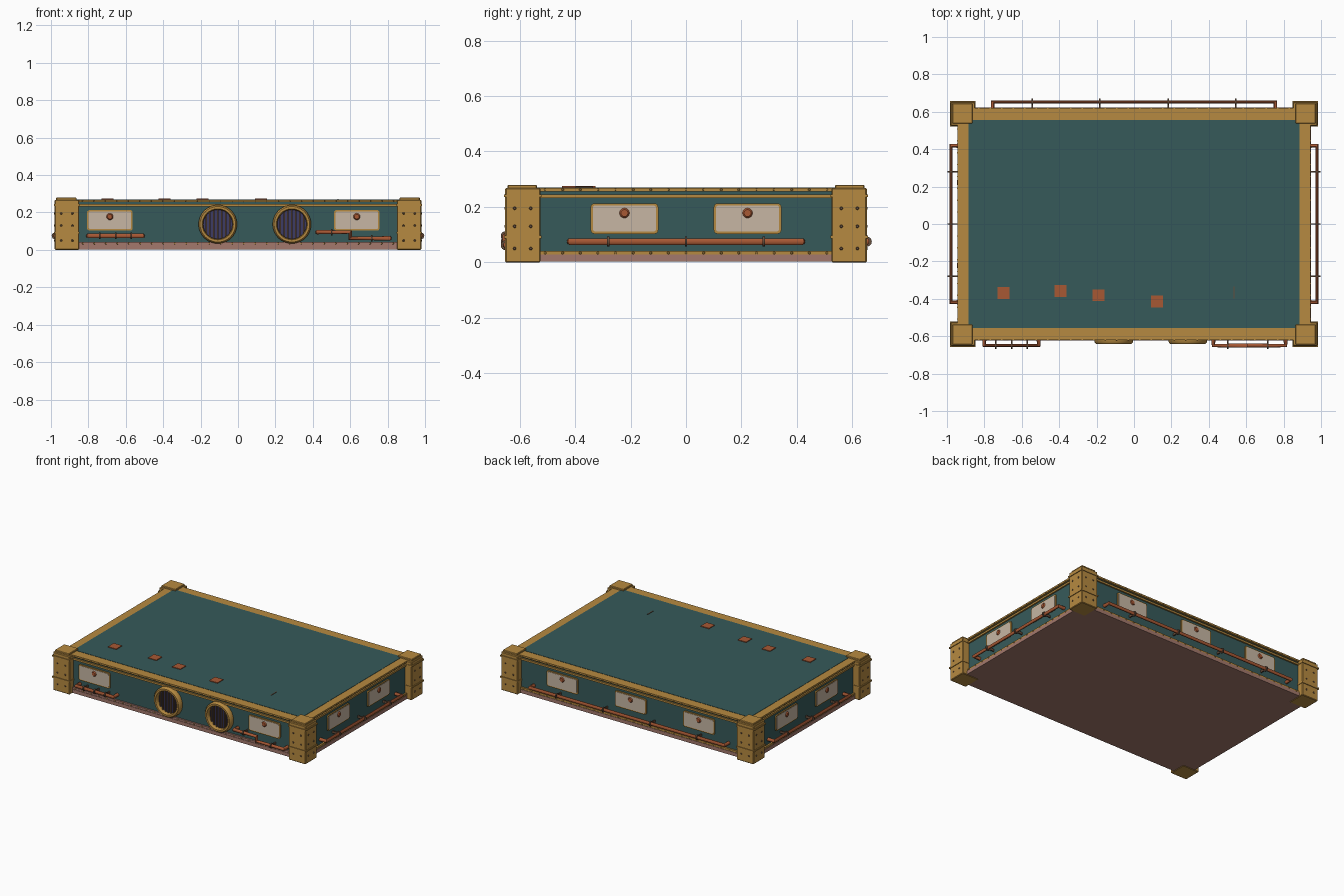
import bpy, bmesh, math
from mathutils import Matrix, Vector

if "Cube" in bpy.data.objects:
    bpy.data.objects.remove(bpy.data.objects["Cube"])


def material(name, rgb):
    m = bpy.data.materials.new(name)
    m.use_nodes = True
    m.diffuse_color = (*rgb, 1)
    m.node_tree.nodes["Principled BSDF"].inputs["Base Color"].default_value = (*rgb, 1)
    return m


GOLD = material("brass", (0.47, 0.255, 0.052))
TEAL = material("teal", (0.037, 0.102, 0.102))
COPPER = material("copper", (0.39, 0.098, 0.034))
PINK = material("dusty rose", (0.37, 0.19, 0.15))
CREAM = material("cream", (0.57, 0.47, 0.37))
GLASS = material("indigo glass", (0.048, 0.045, 0.13))
BRONZE = material("dark bronze", (0.13, 0.075, 0.045))


def finish(name, bm, mat, turn=0, smooth=False):
    """Turn a bmesh into an object; turn spins it about z to another side."""
    bm.transform(Matrix.Rotation(turn, 4, "Z"))
    bmesh.ops.recalc_face_normals(bm, faces=bm.faces)
    me = bpy.data.meshes.new(name)
    bm.to_mesh(me)
    bm.free()
    me.materials.append(mat)
    ob = bpy.data.objects.new(name, me)
    bpy.context.collection.objects.link(ob)
    if smooth:
        bpy.ops.object.select_all(action="DESELECT")
        ob.select_set(True)
        bpy.context.view_layer.objects.active = ob
        bpy.ops.object.shade_smooth_by_angle(angle=math.radians(40))
    return ob


def add_box(bm, x, y, z):
    """Box from three (low, high) ranges."""
    size = [b - a for a, b in (x, y, z)]
    mid = [(a + b) / 2 for a, b in (x, y, z)]
    m = Matrix.Translation(mid) @ Matrix.Diagonal((*size, 1))
    return bmesh.ops.create_cube(bm, size=1, matrix=m)["verts"]


def box(name, mat, x, y, z, turn=0, bevel=0, corner=0):
    bm = bmesh.new()
    add_box(bm, x, y, z)
    edges = bm.edges[:]
    if corner:  # round only the edges running front to back
        edges = [e for e in edges if abs((e.verts[0].co - e.verts[1].co).y) > 1e-5]
    if bevel or corner:
        bmesh.ops.bevel(bm, geom=edges, offset=bevel or corner,
                        segments=4 if corner else 1, affect="EDGES", profile=0.5)
    return finish(name, bm, mat, turn)


def studs(name, mat, spots, y, r, depth, turn=0, sides=8):
    """Round heads on a wall at y, facing -y before turning."""
    bm = bmesh.new()
    for x, z in spots:
        m = Matrix.Translation((x, y - depth / 2, z)) @ Matrix.Rotation(math.pi / 2, 4, "X")
        bmesh.ops.create_cone(bm, cap_ends=True, segments=sides, radius1=r,
                              radius2=r * 0.7, depth=depth, matrix=m)
    return finish(name, bm, mat, turn)


def pipe(name, path, r, turn=0):
    cu = bpy.data.curves.new(name, "CURVE")
    cu.dimensions = "3D"
    cu.bevel_depth, cu.bevel_resolution, cu.use_fill_caps = r, 3, True
    sp = cu.splines.new("POLY")
    sp.points.add(len(path) - 1)
    for p, co in zip(sp.points, path):
        p.co = (*(Matrix.Rotation(turn, 3, "Z") @ Vector(co)), 1)
    ob = bpy.data.objects.new(name, cu)
    bpy.context.collection.objects.link(ob)
    cu.materials.append(COPPER)
    bpy.ops.object.select_all(action="DESELECT")
    ob.select_set(True)
    bpy.context.view_layer.objects.active = ob
    bpy.ops.object.convert(target="MESH")
    bpy.ops.object.shade_smooth_by_angle(angle=math.radians(40))


def clamps(name, xs, y, z, wall, turn=0):
    """Thin collars on a pipe, each with a tab back to the wall."""
    bm = bmesh.new()
    for x in xs:
        m = Matrix.Translation((x, y, z)) @ Matrix.Rotation(math.pi / 2, 4, "Y")
        bmesh.ops.create_cone(bm, cap_ends=True, segments=16, radius1=0.018,
                              radius2=0.018, depth=0.008, matrix=m)
        add_box(bm, (x - 0.004, x + 0.004), (y, wall), (z - 0.008, z + 0.008))
    finish(name, bm, BRONZE, turn)


# Main slab
X, Y = 0.93, 0.607
box("hull", TEAL, (-X, X), (-Y, Y), (0.02, 0.262))
box("base_plate", PINK, (-0.945, 0.945), (-0.622, 0.622), (0.003, 0.028))
box("deck", TEAL, (-0.885, 0.885), (-0.555, 0.555), (0.25, 0.27))

# Walls: name, turn, wall distance, half length, panel centres
SIDES = [
    ("front", 0, Y, 0.86, (-0.685, 0.635)),
    ("right", math.pi / 2, X, 0.54, (-0.222, 0.222)),
    ("back", math.pi, Y, 0.86, (-0.53, 0, 0.53)),
    ("left", -math.pi / 2, X, 0.54, (-0.222, 0.222)),
]
for side, turn, d, half, panels in SIDES:
    inner = 0.555 if d == Y else 0.882
    span = (-half, half)
    box(side + "_top_trim", GOLD, span, (-d - 0.013, -inner), (0.256, 0.268), turn)
    box(side + "_upper_rail", GOLD, span, (-d - 0.01, -d), (0.232, 0.245), turn)
    box(side + "_lower_rail", PINK if side == "front" else GOLD, span,
        (-d - 0.012, -d), (0.026, 0.041), turn)
    n = round(2 * half / 0.062)
    xs = [-half + (i + 0.5) * 2 * half / n for i in range(n)]
    studs(side + "_rail_rivets", GOLD, [(x, z) for x in xs for z in (0.262, 0.034)],
          -d - 0.012, 0.005, 0.004, turn, 6)
    for i, x in enumerate(panels):
        tag = f"{side}_panel_{i + 1}"
        box(tag + "_frame", GOLD, (x - 0.122, x + 0.122), (-d - 0.008, -d + 0.01),
            (0.103, 0.213), turn, corner=0.014)
        box(tag, CREAM, (x - 0.114, x + 0.114), (-d - 0.01, -d),
            (0.111, 0.206), turn, corner=0.01)
        studs(tag + "_badge", COPPER, [(x, 0.178)], -d - 0.01, 0.018, 0.006, turn, 16)

# Long pipes on the sides and back
for side, turn, d, out, half, grips in [
    ("right", math.pi / 2, X, 0.978, 0.428, (-0.28, 0, 0.28)),
    ("left", -math.pi / 2, X, 0.978, 0.428, (-0.28, 0, 0.28)),
    ("back", math.pi, Y, 0.652, 0.765, (-0.545, -0.183, 0.183, 0.545)),
]:
    e = half - 0.01
    pipe(side + "_pipe", [(-e, -d, 0.075), (-e, -out, 0.075), (e, -out, 0.075), (e, -d, 0.075)],
         0.012, turn)
    clamps(side + "_pipe_clamps", grips, -out, 0.075, -d, turn)

# Short front pipes, the second one stepping down
P = -0.65
pipe("front_pipe_a", [(-0.80, -Y, 0.075), (-0.80, P, 0.075), (-0.51, P, 0.075), (-0.51, -Y, 0.075)], 0.012)
clamps("front_pipe_a_clamps", (-0.738, -0.654, -0.572), P, 0.075, -Y)
pipe("front_pipe_b", [(0.425, -Y, 0.095), (0.425, P, 0.095), (0.6, P, 0.095), (0.6, P, 0.062),
                      (0.81, P, 0.062), (0.81, -Y, 0.062)], 0.012)
clamps("front_pipe_b_clamp_high", (0.5,), P, 0.095, -Y)
clamps("front_pipe_b_clamp_low", (0.715,), P, 0.062, -Y)

# Portholes: turned ring, glass and vertical bars
for i, cx in enumerate((-0.108, 0.288)):
    cz = 0.137
    tag = f"porthole_{i + 1}"
    bm = bmesh.new()
    profile = [(0.078, 0), (0.078, 0.026), (0.083, 0.034), (0.095, 0.034), (0.103, 0.024), (0.103, 0)]
    vs = [bm.verts.new((r, -y, 0)) for r, y in profile]
    es = [bm.edges.new(p) for p in zip(vs, vs[1:])]
    bmesh.ops.spin(bm, geom=vs + es, cent=(0, 0, 0), axis=(0, 1, 0),
                   angle=math.tau, steps=40, use_merge=True)
    bmesh.ops.remove_doubles(bm, verts=bm.verts, dist=1e-5)
    bm.transform(Matrix.Translation((cx, -Y, cz)))
    finish(tag + "_ring", bm, GOLD, smooth=True)
    bm = bmesh.new()
    bmesh.ops.create_cone(bm, cap_ends=True, segments=40, radius1=0.08, radius2=0.08, depth=0.01,
                          matrix=Matrix.Translation((cx, -Y, cz)) @ Matrix.Rotation(math.pi / 2, 4, "X"))
    finish(tag + "_glass", bm, GLASS)
    bm = bmesh.new()
    for k in range(-3, 4):
        x = k * 0.021
        h = math.sqrt(0.079 ** 2 - x * x)
        add_box(bm, (cx + x - 0.004, cx + x + 0.004), (-Y - 0.014, -Y), (cz - h, cz + h))
    finish(tag + "_bars", bm, BRONZE)

# Corner posts with caps, bands and rivets
for sx in (-1, 1):
    for sy in (-1, 1):
        tag = ("front" if sy < 0 else "back") + ("_left" if sx > 0 else "_right")

        def rng(s, a, b):
            return tuple(sorted((s * a, s * b)))

        box(tag + "_post", GOLD, rng(sx, 0.85, 0.98), rng(sy, 0.525, 0.652), (0, 0.268), bevel=0.004)
        box(tag + "_cap", GOLD, rng(sx, 0.863, 0.972), rng(sy, 0.538, 0.644), (0.26, 0.28), bevel=0.003)
        for j, z in enumerate((0.087, 0.235)):
            box(f"{tag}_band_{j + 1}", GOLD, rng(sx, 0.847, 0.985), rng(sy, 0.522, 0.657), (z, z + 0.01))
        heights = (0.05, 0.13, 0.195)
        ty = 0 if sy < 0 else math.pi
        tx = sx * math.pi / 2
        studs(tag + "_rivets_long", BRONZE, [(-sx * sy * u, z) for u in (0.885, 0.945) for z in heights],
              -0.652, 0.006, 0.003, ty)
        studs(tag + "_rivets_short", BRONZE, [(sx * sy * u, z) for u in (0.56, 0.618) for z in heights],
              -0.98, 0.006, 0.003, tx)

# Small plates on the deck
for i, (x, y) in enumerate([(-0.697, -0.368), (-0.392, -0.358), (-0.19, -0.381), (0.122, -0.415)]):
    box(f"deck_plate_{i + 1}", COPPER, (x - 0.032, x + 0.032), (y - 0.032, y + 0.032), (0.268, 0.275))
box("deck_slot", BRONZE, (0.532, 0.538), (-0.398, -0.335), (0.268, 0.273))
